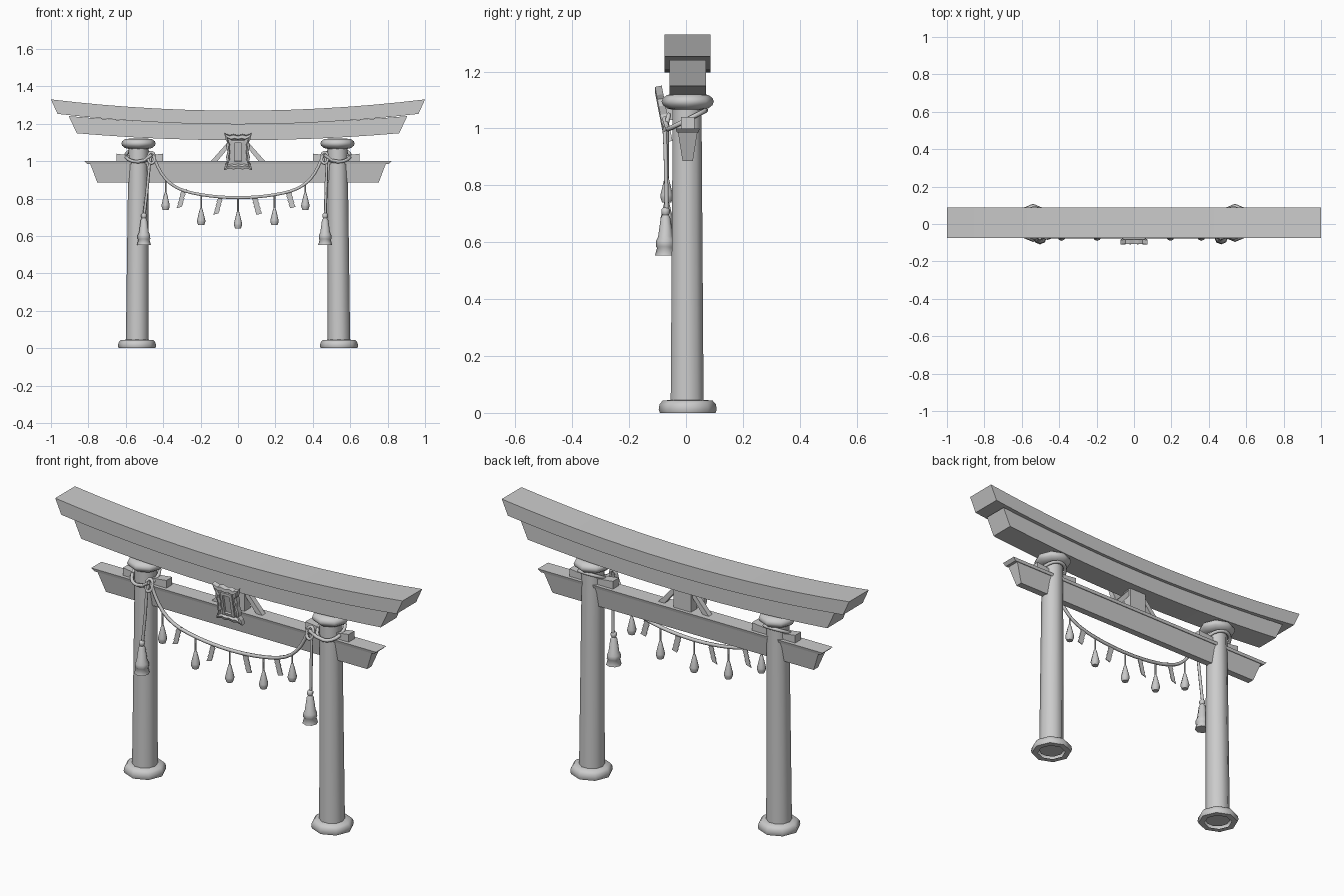
import bpy, bmesh, math
from mathutils import Vector, Matrix

if "Cube" in bpy.data.objects:
    bpy.data.objects.remove(bpy.data.objects["Cube"])

YC = 0.006  # depth centre of posts and beams


def loft(name, loops, caps=(True, True), matrix=None, smooth=None):
    """Bridge closed loops of equal length into one mesh."""
    bm = bmesh.new()
    rings = [[bm.verts.new(p) for p in lp] for lp in loops]
    n = len(rings[0])
    for a, b in zip(rings, rings[1:]):
        for i in range(n):
            j = (i + 1) % n
            bm.faces.new((a[i], a[j], b[j], b[i]))
    if caps[0]:
        bm.faces.new(rings[0][::-1])
    if caps[1]:
        bm.faces.new(rings[-1])
    bmesh.ops.recalc_face_normals(bm, faces=bm.faces)
    me = bpy.data.meshes.new(name)
    bm.to_mesh(me)
    bm.free()
    ob = bpy.data.objects.new(name, me)
    bpy.context.collection.objects.link(ob)
    if matrix:
        me.transform(matrix)
    if smooth:
        bpy.ops.object.select_all(action='DESELECT')
        bpy.context.view_layer.objects.active = ob
        ob.select_set(True)
        bpy.ops.object.shade_smooth_by_angle(angle=math.radians(smooth))
    return ob


def lathe(name, profile, x, y, n=8, caps=(True, True), lean=0):
    loops = [[(x + lean * z + r * math.cos(2 * math.pi * i / n),
               y + r * math.sin(2 * math.pi * i / n), z) for i in range(n)]
             for r, z in profile]
    return loft(name, loops, caps, smooth=50)


def beam(name, top, bot, ztop, zbot, wtop, wbot, curve=0, n=1):
    """Beam along x with slanted ends and an upward bow."""
    loops = []
    for k in range(n + 1):
        t = -1 + 2 * k / n
        a, b = top * t, bot * t
        za, zb = ztop + curve * a * a, zbot + curve * b * b
        loops.append([(a, YC - wtop, za), (a, YC + wtop, za),
                      (b, YC + wbot, zb), (b, YC - wbot, zb)])
    return loft(name, loops)


def box(name, x0, x1, y0, y1, z0, z1):
    return loft(name, [[(x0, y0, z), (x1, y0, z), (x1, y1, z), (x0, y1, z)] for z in (z0, z1)])


def plate(name, pts, y0, y1):
    return loft(name, [[(x, y, z) for x, z in pts] for y in (y0, y1)])


def rope(name, pts, r, closed=False):
    cu = bpy.data.curves.new(name, 'CURVE')
    cu.dimensions = '3D'
    cu.bevel_depth = r
    cu.bevel_resolution = 1
    cu.use_fill_caps = True
    sp = cu.splines.new('POLY')
    sp.points.add(len(pts) - 1)
    for p, q in zip(sp.points, pts):
        p.co = (*q, 1)
    sp.use_cyclic_u = closed
    sp.use_smooth = True
    ob = bpy.data.objects.new(name, cu)
    bpy.context.collection.objects.link(ob)
    bpy.ops.object.select_all(action='DESELECT')
    bpy.context.view_layer.objects.active = ob
    ob.select_set(True)
    bpy.ops.object.convert(target='MESH')


# Curved roof beams and straight tie beam
beam("top_lintel", 1.0, 0.965, 1.27, 1.197, 0.081, 0.081, 0.06, 14)
beam("under_lintel", 0.905, 0.862, 1.2, 1.112, 0.064, 0.064, 0.05, 14)
beam("tie_beam", 0.79, 0.752, 0.985, 0.885, 0.034, 0.018)
beam("tie_beam_cap", 0.82, 0.805, 1.0, 0.985, 0.042, 0.038)

# Posts with base rings, capitals and wedges
for side, s in (("left", -1), ("right", 1)):
    lathe(side + "_post", [(0.061, 0.012), (0.053, 1.09)], s * 0.539, 0.004, 10, lean=-s * 0.006)
    lathe(side + "_post_base", [(0.068, 0.0), (0.098, 0.0), (0.102, 0.012), (0.099, 0.03),
                                (0.088, 0.043), (0.055, 0.046)],
          s * 0.54, YC, 8, (False, False))
    lathe(side + "_capital", [(0.05, 1.065), (0.072, 1.07), (0.087, 1.082), (0.092, 1.094),
                              (0.087, 1.107), (0.072, 1.118), (0.05, 1.12)],
          s * 0.532, YC, 8)
    plate(side + "_wedge", [(s * 0.65, 1.0), (s * 0.65, 1.04), (s * 0.54, 1.025),
                            (s * 0.4, 1.04), (s * 0.4, 1.0)], YC - 0.024, YC + 0.024)
    # Diagonal brace beside the central strut
    plate(side + "_brace", [(s * 0.145, 1.0), (s * 0.11, 1.0), (s * 0.04, 1.085), (s * 0.04, 1.118)],
          YC - 0.014, YC + 0.014)

box("central_strut", -0.05, 0.05, YC - 0.025, YC + 0.025, 1.0, 1.125)

# Tilted plaque with a scalloped frame
half = [(0.0, 0.088), (0.025, 0.094), (0.045, 0.088), (0.073, 0.1), (0.066, 0.07), (0.058, 0.055),
        (0.063, 0.03), (0.056, 0.0), (0.063, -0.03), (0.058, -0.055), (0.068, -0.07),
        (0.075, -0.098), (0.045, -0.088), (0.025, -0.094), (0.0, -0.088)]
outline = half + [(-x, z) for x, z in half[-2:0:-1]]
tilt = Matrix.Translation((0, -0.078, 1.05)) @ Matrix.Rotation(math.radians(11), 4, 'X')
steps = [(1, 0.012), (1, -0.012), (0.82, -0.016), (0.74, -0.004)]
loft("plaque_frame", [[(x * k, y, z * k) for x, z in outline] for k, y in steps], matrix=tilt)
steps = [(0.034, 0.064, 0.0), (0.034, 0.064, -0.012), (0.02, 0.05, -0.014), (0.018, 0.048, 0.0)]
loft("plaque_panel", [[(-a, y, -b), (a, y, -b), (a, y, b), (-a, y, b)] for a, b, y in steps], matrix=tilt)
box("plaque_bracket", -0.02, 0.02, -0.07, YC, 1.03, 1.07)


# Sagging rope
def sag(x):
    return 0.805 + 0.4 * x * x + 80 * x ** 8


RY = -0.068
N = 28
xs = [0.455 * math.sin(math.pi / 2 * (-1 + 2 * i / N)) for i in range(N + 1)]
rope("hanging_rope", [(x, RY, sag(x)) for x in xs], 0.009)

# Rope ties round the posts, knots, tails and large tassels
for side, s, tx in (("left", -1, -0.503), ("right", 1, 0.466)):
    ring = [2 * math.pi * i / 20 for i in range(20)]
    rope(side + "_rope_tie", [(s * 0.534 + 0.066 * math.cos(a), 0.003 + 0.066 * math.sin(a),
                               1.03 + 0.033 * math.sin(a)) for a in ring], 0.009, True)
    rope(side + "_knot", [(s * 0.463 + 0.018 * math.cos(a), RY + 0.008 * math.sin(a),
                           1.018 + 0.03 * math.sin(a)) for a in ring], 0.008, True)
    rope(side + "_tie_end", [(s * 0.54, -0.062, 0.998), (s * 0.5, -0.066, 1.005),
                             (s * 0.46, RY - 0.008, 1.035)], 0.009)
    rope(side + "_rope_tail", [(s * 0.463, RY, 1.035), (s * 0.474, RY - 0.006, 0.98),
                               (s * 0.474 * 0.6 + tx * 0.4, RY - 0.002, 0.85),
                               (tx, RY, 0.7)], 0.008)
    lathe(side + "_large_tassel",
          [(0.008, 0.722), (0.015, 0.715), (0.015, 0.703), (0.011, 0.695), (0.017, 0.685),
           (0.026, 0.62), (0.033, 0.605), (0.034, 0.585), (0.03, 0.58), (0.037, 0.553)],
          tx, RY - 0.004, 8)

# Small tassels on strings
for i, (x, zb) in enumerate([(-0.387, 0.74), (-0.197, 0.658), (0, 0.64), (0.195, 0.658), (0.36, 0.74)]):
    rope(f"tassel_string_{i}", [(x, RY, sag(x)), (x, RY, zb + 0.075)], 0.0045)
    lathe(f"small_tassel_{i}", [(0.005, zb + 0.092), (0.009, zb + 0.08), (0.022, zb + 0.026),
                                (0.022, zb + 0.018), (0.016, zb)], x, RY, 8)

# Zigzag paper streamers
for i, (x, zb) in enumerate([(-0.303, 0.752), (-0.107, 0.717), (0.102, 0.717), (0.282, 0.752)]):
    s = -1 if x < 0 else 1
    h = (sag(x) - zb) / 4
    left, right = [], []
    for k in range(4):
        c = x + s * (0.012 - 0.006 * k) * -1
        for dz, dx in ((0, -0.004), (1, 0.006)):
            z = sag(x) - (k + dz) * h
            left.append((c - 0.014 + s * dx, z - 0.004))
            right.append((c + 0.014 + s * dx, z + 0.004))
    plate(f"paper_streamer_{i}", left + right[::-1], RY - 0.002, RY + 0.002)
